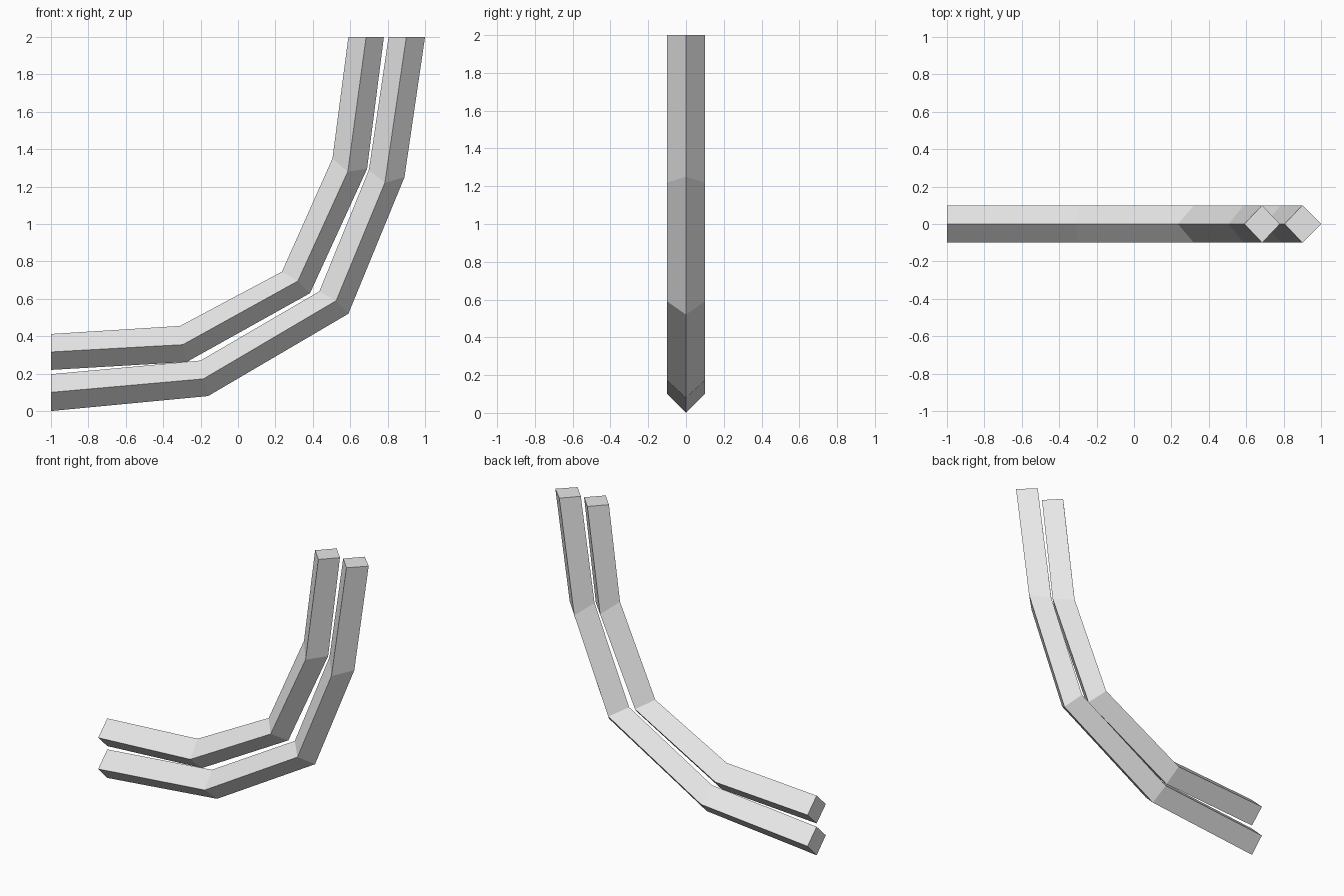
import bpy
import bmesh

cube = bpy.data.objects.get("Cube")
if cube:
    bpy.data.objects.remove(cube, do_unlink=True)

HALF_DEPTH = 0.1

grey = bpy.data.materials.new("plain_grey")
grey.use_nodes = True
colour = (0.8, 0.8, 0.8, 1)
grey.diffuse_color = colour
grey.node_tree.nodes["Principled BSDF"].inputs["Base Color"].default_value = colour


def diamond_bar(name, inner, middle, outer):
    """Sweep a diamond section along a bend given by its edge lines in x, z."""
    bm = bmesh.new()
    rings = []
    for (ix, iz), (mx, mz), (ox, oz) in zip(inner, middle, outer):
        corners = [(ix, 0, iz), (mx, -HALF_DEPTH, mz),
                   (ox, 0, oz), (mx, HALF_DEPTH, mz)]
        rings.append([bm.verts.new(c) for c in corners])
    for a, b in zip(rings, rings[1:]):
        for i in range(4):
            j = (i + 1) % 4
            bm.faces.new((a[i], a[j], b[j], b[i]))
    # End caps
    bm.faces.new(rings[0])
    bm.faces.new(rings[-1])
    bmesh.ops.recalc_face_normals(bm, faces=bm.faces[:])
    mesh = bpy.data.meshes.new(name)
    bm.to_mesh(mesh)
    bm.free()
    mesh.materials.append(grey)
    obj = bpy.data.objects.new(name, mesh)
    bpy.context.collection.objects.link(obj)
    return obj


# Bar on the inside of the bend
diamond_bar(
    "inner_bar",
    [(-1, 0.412), (-0.31, 0.455), (0.235, 0.745), (0.505, 1.35), (0.59, 2)],
    [(-1, 0.316), (-0.295, 0.355), (0.32, 0.695), (0.587, 1.28), (0.685, 2)],
    [(-1, 0.22), (-0.275, 0.262), (0.385, 0.63), (0.69, 1.295), (0.78, 2)],
)

# Bar on the outside of the bend
diamond_bar(
    "outer_bar",
    [(-1, 0.197), (-0.2, 0.27), (0.435, 0.64), (0.7, 1.29), (0.805, 2)],
    [(-1, 0.1), (-0.185, 0.172), (0.525, 0.59), (0.785, 1.22), (0.9, 2)],
    [(-1, 0), (-0.16, 0.08), (0.59, 0.52), (0.89, 1.25), (1, 2)],
)
